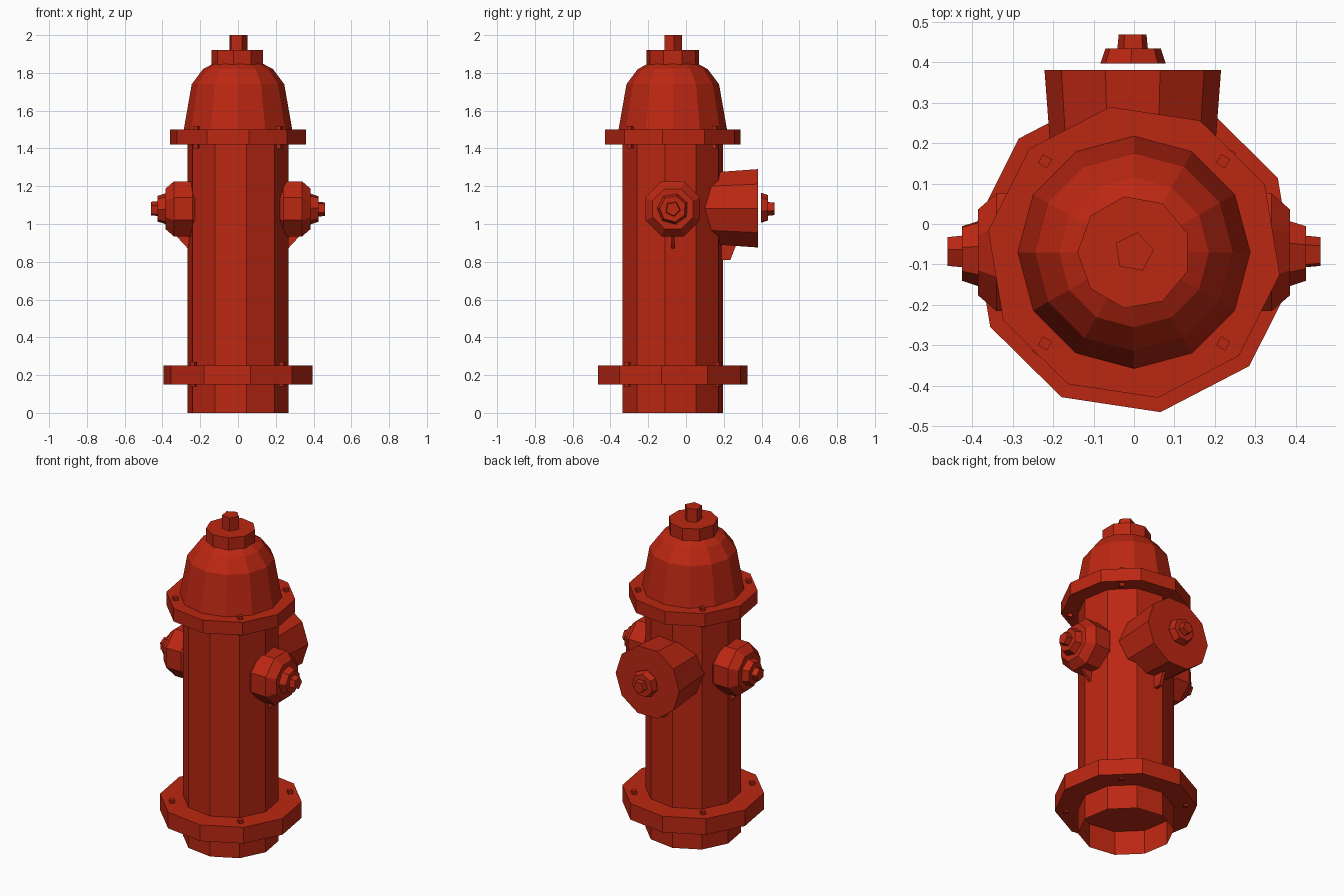
import bpy, bmesh
from math import cos, sin, radians
from mathutils import Matrix, Vector

if "Cube" in bpy.data.objects:
    bpy.data.objects.remove(bpy.data.objects["Cube"])

CY = -0.07          # barrel axis
red = bpy.data.materials.new("red_paint")
red.diffuse_color = (0.5, 0.02, 0.006, 1)
red.use_nodes = True
red.node_tree.nodes["Principled BSDF"].inputs["Base Color"].default_value = red.diffuse_color


def finish(name, bm):
    bmesh.ops.recalc_face_normals(bm, faces=bm.faces)
    me = bpy.data.meshes.new(name)
    bm.to_mesh(me)
    bm.free()
    me.materials.append(red)
    ob = bpy.data.objects.new(name, me)
    bpy.context.collection.objects.link(ob)
    return ob


def lathe(name, profile, sides, start=0, origin=(0, CY, 0), rot=None, caps=True):
    """Faceted solid from (radius, height) rings, pointed along rot."""
    m = Matrix.Translation(origin) @ (rot or Matrix())
    bm = bmesh.new()
    rings = []
    for r, h in profile:
        angs = [radians(start + 360 * i / sides) for i in range(sides)]
        rings.append([bm.verts.new(m @ Vector((r * cos(a), r * sin(a), h))) for a in angs])
    for lo, hi in zip(rings, rings[1:]):
        for i in range(sides):
            j = (i + 1) % sides
            bm.faces.new((lo[i], lo[j], hi[j], hi[i]))
    if caps:
        bm.faces.new(rings[0][::-1])
        bm.faces.new(rings[-1])
    return finish(name, bm)


def prism(name, pts, offset):
    """Flat polygon extruded by a vector."""
    bm = bmesh.new()
    f = bm.faces.new([bm.verts.new(p) for p in pts])
    new = bmesh.ops.extrude_face_region(bm, geom=[f], use_keep_orig=True)["geom"]
    bmesh.ops.translate(bm, vec=offset, verts=[v for v in new if isinstance(v, bmesh.types.BMVert)])
    return finish(name, bm)


# Barrel (open underneath), flanges, bonnet and top nut
lathe("barrel", [(0.27, 0), (0.27, 1.46)], 10, -8.6, caps=False)
lathe("bottom_flange", [(0.4, 0.15), (0.4, 0.25)], 10, -8.6)
lathe("top_flange", [(0.364, 1.42), (0.364, 1.5)], 10, -8.6)
lathe("bonnet", [(0.287, 1.5), (0.245, 1.74), (0.185, 1.82), (0.12, 1.855)], 12)
lathe("bonnet_cap", [(0.14, 1.845), (0.14, 1.92)], 9, 20)
lathe("top_nut", [(0.05, 1.91), (0.05, 2.0)], 5, 8)

# Small flange bolts
for level, z0, z1, d in (("bottom", 0.14, 0.27, 0.235), ("top", 1.40, 1.52, 0.22)):
    for k, (sx, sy) in enumerate(((1, 1), (-1, 1), (-1, -1), (1, -1))):
        rot = Matrix.Rotation(radians(60), 4, "Z")
        bolt = lathe(f"{level}_bolt_{k + 1}", [(0.018, z0), (0.018, z1)], 4, 45,
                     (sx * d, CY + sy * (d + 0.005), 0), rot)

# Side outlets with stepped caps, nuts and chain lugs
for side, s in (("right", 1), ("left", -1)):
    rot = Matrix.Rotation(radians(90 * s), 4, "Y")
    o = (0, CY, 1.08)
    lathe(f"{side}_outlet", [(0.12, 0.2), (0.157, 0.24), (0.157, 0.34), (0.115, 0.385)], 8, 22.5, o, rot)
    lathe(f"{side}_outlet_cap", [(0.085, 0.38), (0.07, 0.425)], 7, 10, o, rot)
    lathe(f"{side}_outlet_nut", [(0.042, 0.42), (0.038, 0.46)], 5, 10, o, rot)
    prism(f"{side}_chain_lug", [(s * 0.25, CY - 0.008, 0.95), (s * 0.33, CY - 0.008, 0.94),
                                (s * 0.265, CY - 0.008, 0.87)], (0, 0.016, 0))

# Large rear outlet, its floating cap piece and lug
rot = Matrix.Rotation(radians(-90), 4, "X")
o = (-0.003, 0, 1.083)
lathe("rear_outlet", [(0.197, 0.1), (0.218, 0.38)], 10, 0, o, rot)
lathe("rear_outlet_cap", [(0.083, 0.396), (0.07, 0.434)], 7, 10, o, rot)
lathe("rear_outlet_nut", [(0.04, 0.43), (0.036, 0.468)], 5, 20, o, rot)
prism("rear_chain_lug", [(-0.01, 0.18, 0.9), (-0.01, 0.27, 0.9), (-0.01, 0.235, 0.81),
                         (-0.01, 0.19, 0.81)], (0.02, 0, 0))
